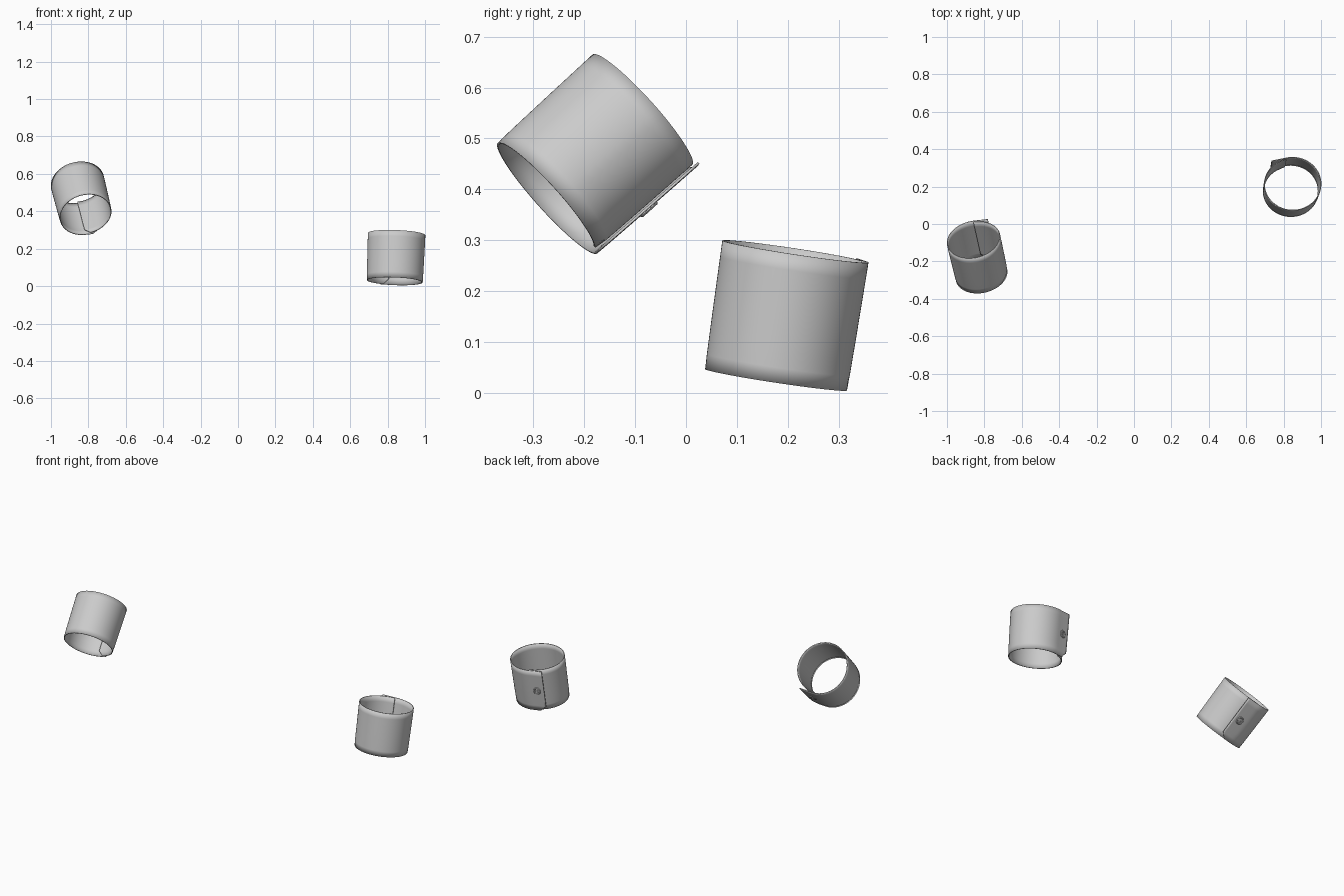
import bpy, bmesh
from math import pi, sin, cos, radians
from mathutils import Vector, Matrix

if "Cube" in bpy.data.objects:
    bpy.data.objects.remove(bpy.data.objects["Cube"])

TAB = radians(28)       # arc over which the outer flap leaves the circle
CHAMFER = 0.03          # clipped lower corners of both strap ends
COLS = 110


def make_object(name, bm, angle=35):
    bmesh.ops.recalc_face_normals(bm, faces=bm.faces)
    mesh = bpy.data.meshes.new(name)
    bm.to_mesh(mesh)
    bm.free()
    obj = bpy.data.objects.new(name, mesh)
    bpy.context.collection.objects.link(obj)
    bpy.ops.object.select_all(action='DESELECT')
    obj.select_set(True)
    bpy.context.view_layer.objects.active = obj
    bpy.ops.object.shade_smooth_by_angle(angle=radians(angle))
    return obj


def button(name, matrix):
    # Dished button turned from a profile
    bm = bmesh.new()
    profile = [(0, 0), (0.021, 0), (0.022, 0.003), (0.019, 0.006),
               (0.016, 0.006), (0.014, 0.004), (0, 0.004)]
    verts = [bm.verts.new((r, 0, z)) for r, z in profile]
    edges = [bm.edges.new(p) for p in zip(verts, verts[1:])]
    bmesh.ops.spin(bm, geom=verts + edges, cent=(0, 0, 0), axis=(0, 0, 1),
                   angle=2 * pi, steps=32)
    bmesh.ops.remove_doubles(bm, verts=bm.verts, dist=1e-5)
    obj = make_object(name, bm)
    # Four thread holes
    cut = bmesh.new()
    for x in (-0.005, 0.005):
        for y in (-0.005, 0.005):
            bmesh.ops.create_cone(cut, cap_ends=True, segments=12, radius1=0.0025,
                                  radius2=0.0025, depth=0.03,
                                  matrix=Matrix.Translation((x, y, 0)))
    cutter = make_object(name + "_hole_cutter", cut)
    cutter.hide_render = True
    mod = obj.modifiers.new("holes", 'BOOLEAN')
    mod.operation = 'DIFFERENCE'
    mod.object = cutter
    bpy.context.view_layer.objects.active = obj
    bpy.ops.object.modifier_apply(modifier=mod.name)
    bpy.data.objects.remove(cutter)
    obj.matrix_world = matrix


def cuff(name, low, high, seam, side, radius, squash, long_t):
    low, high = Vector(low), Vector(high)
    axis = (high - low).normalized()
    ex = Vector(seam)
    ex = (ex - axis * ex.dot(axis)).normalized()
    ey = axis.cross(ex) * side
    height = (high - low).length

    def radial(t):
        return ex * cos(t) + ey * sin(t)

    def point(t, z):
        # Straight flap, round body, then a slight tuck under the flap
        r = radius * (1 + squash * cos(2 * (t - long_t)))
        r *= 0.985 + 0.03 * (z / height) ** 0.7
        if t < TAB:
            r /= cos(TAB - t)
        r -= 0.009 * max(0, (t - 1.7 * pi) / (0.3 * pi + TAB))
        return low + axis * z + radial(t) * r

    # Wrapped strap with clipped lower corners
    bm = bmesh.new()
    levels = [0, CHAMFER] + [CHAMFER + (height - CHAMFER) * k / 7 for k in range(1, 8)]
    rows = []
    for z in levels:
        clip = max(0, CHAMFER - z) / radius
        t0, t1 = clip, 2 * pi + TAB - clip
        rows.append([bm.verts.new(point(t0 + (t1 - t0) * k / COLS, z))
                     for k in range(COLS + 1)])
    for a, b in zip(rows, rows[1:]):
        for k in range(COLS):
            bm.faces.new((a[k], a[k + 1], b[k + 1], b[k]))
    obj = make_object(name, bm)
    solid = obj.modifiers.new("thickness", 'SOLIDIFY')
    solid.thickness = 0.005
    solid.offset = 0

    # Button lying flat on the flap
    normal = radial(TAB)
    tangent = axis.cross(normal)
    spot = point(radians(14), height / 2) + normal * 0.001
    frame = Matrix((tangent, -axis, normal)).transposed()
    if frame.determinant() < 0:
        frame = Matrix((tangent, axis, normal)).transposed()
    button(name + "_button", Matrix.Translation(spot) @ frame.to_4x4())


cuff("right_cuff", (0.838, 0.177, 0.026), (0.848, 0.215, 0.278),
     (cos(radians(132)), sin(radians(132)), 0), -1, 0.145, 0.03, radians(132))
cuff("left_cuff", (-0.815, -0.272, 0.383), (-0.858, -0.083, 0.553),
     (0.46, 0.63, -0.62), 1, 0.143, 0.02, radians(28))
